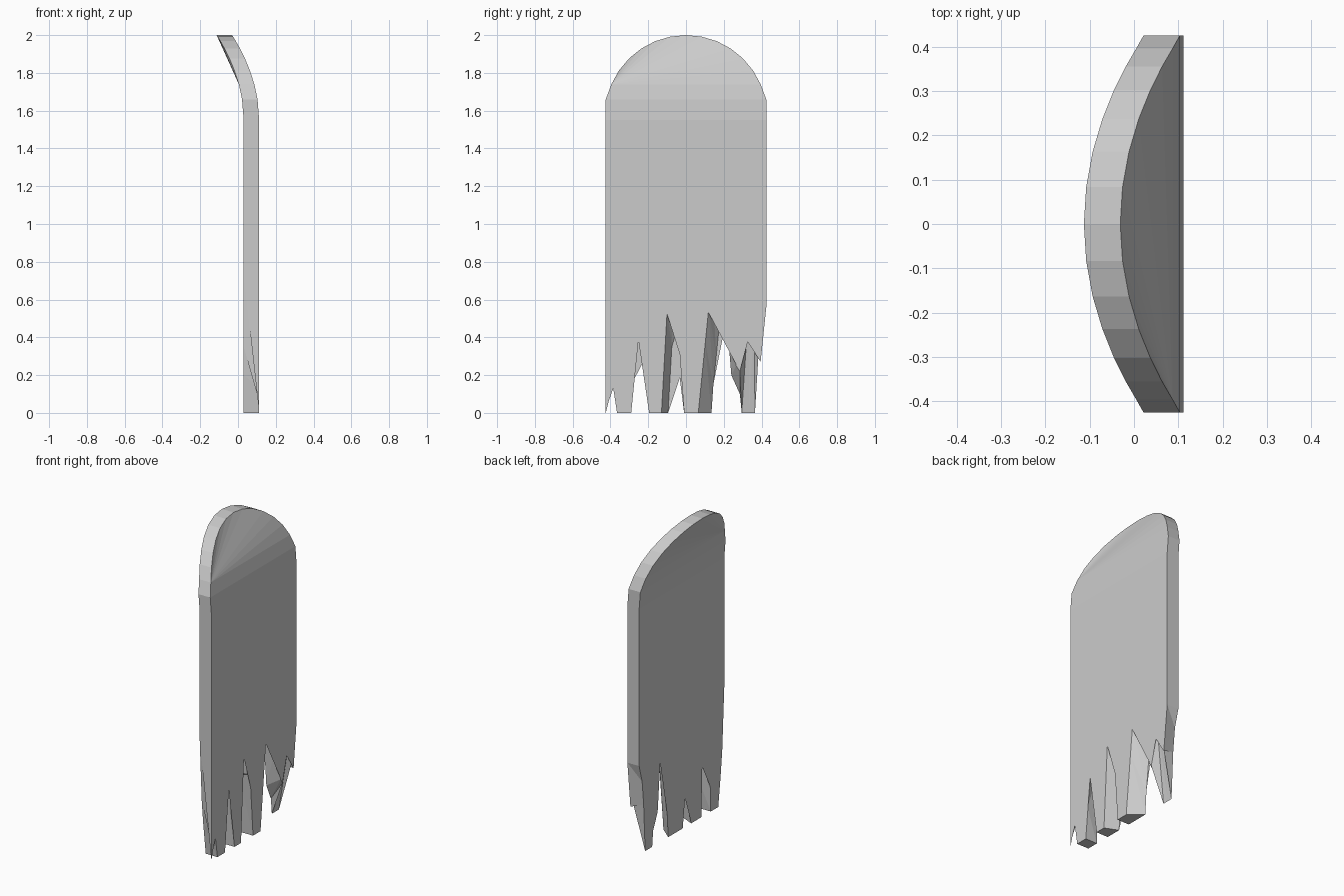
import bpy, bmesh, math

if "Cube" in bpy.data.objects:
    bpy.data.objects.remove(bpy.data.objects["Cube"])

# Splintered lower edge, one row per matched point:
# (y, z) on the outer (+x) face, then (y, z) on the inner (-x) face
SPLINTERS = [
    (-.425, 0, -.425, .74), (-.41, .06, -.405, .35), (-.385, .13, -.39, .2),
    (-.365, 0, -.365, 0), (-.29, 0, -.29, 0), (-.275, .2, -.275, .45),
    (-.25, .4, -.24, .93), (-.22, .37, -.215, .6), (-.195, 0, -.195, 0),
    (-.13, 0, -.095, 0), (-.10, .54, -.075, .35), (-.065, .68, -.06, .4),
    (-.04, .4, -.035, .37), (-.01, 0, -.01, 0), (.065, 0, .135, 0),
    (.10, .38, .145, .15), (.12, .55, .16, .3), (.135, .78, .175, .45),
    (.165, .85, .19, .55), (.205, .74, .215, .5), (.23, .5, .24, .2),
    (.265, .25, .285, .1), (.285, .22, .295, 0), (.33, .52, .335, 0),
    (.36, .5, .365, 0), (.385, .33, .38, .3), (.395, .27, .395, .45),
    (.425, .56, .425, .56),
]
OUTER_X, INNER_X = .112, .03
BEND_Z = 1.55          # the board starts to curl here
SEGMENTS = 14          # facets on the rounded top


def curl(z):
    return .143 * (max(0, z - BEND_Z) / .45) ** 2


# Rounded top, running from +y over to -y
arc = []
for i in range(SEGMENTS + 1):
    a = math.radians(12 + 156 * i / SEGMENTS)
    arc.append((.43 * math.cos(a), 1.57 + .43 * math.sin(a)))
arc[0], arc[-1] = (.425, 1.66), (-.425, 1.66)

bm = bmesh.new()


def build_side(x, edge, flip):
    """One face of the board; returns its closed outline of vertices."""
    def vert(y, z):
        return bm.verts.new((x - curl(z), y, z))

    def face(vs):
        bm.faces.new(vs[::-1] if flip else vs)

    low = [vert(y, z) for y, z in edge]
    right, left = vert(.425, BEND_Z), vert(-.425, BEND_Z)
    top = [vert(y, z) for y, z in arc]
    face(low + [right, left])                      # flat panel
    face([left, right, top[0], top[-1]])           # start of the curl
    face([top[-1], top[0], top[1], top[-2]])
    for i in range(1, SEGMENTS - 2):               # fanned cap
        face([top[-2], top[i], top[i + 1]])
    return low + [right] + top + [left]


outer = build_side(OUTER_X, [(r[0], r[1]) for r in SPLINTERS], False)
inner = build_side(INNER_X, [(r[2], r[3]) for r in SPLINTERS], True)

# Rim and splinter walls joining both sides (triangles where they twist)
n = len(outer)
for i in range(n):
    j = (i + 1) % n
    bm.faces.new((outer[j], outer[i], inner[i]))
    bm.faces.new((outer[j], inner[i], inner[j]))

bmesh.ops.triangulate(bm, faces=[f for f in bm.faces if len(f.verts) > 4])
bmesh.ops.recalc_face_normals(bm, faces=bm.faces)
mesh = bpy.data.meshes.new("splintered_board")
bm.to_mesh(mesh)
bm.free()
board = bpy.data.objects.new("splintered_board", mesh)
bpy.context.collection.objects.link(board)
